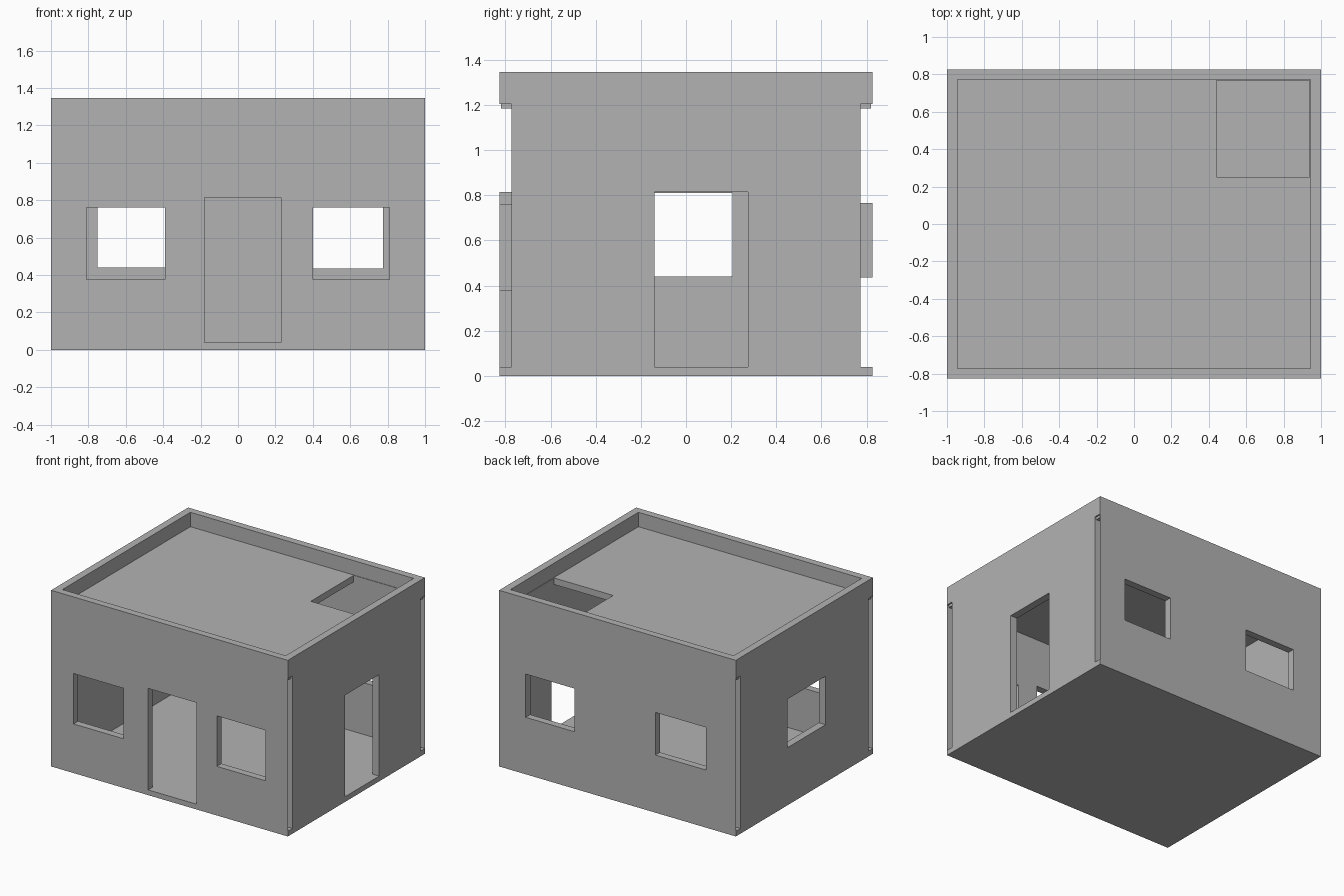
import bpy, bmesh
from mathutils import Vector

cube = bpy.data.objects.get("Cube")
if cube:
    bpy.data.objects.remove(cube, do_unlink=True)

X, Y, TOP = 1.0, 0.827, 1.345       # outer half sizes and parapet top
IX, IY = 0.943, 0.772               # inner half sizes
FLOOR, LINTEL = 0.04, 1.205         # hollow wall core between these heights
SLAB = (1.185, 1.235)

grey = bpy.data.materials.new("plain grey")
grey.use_nodes = True
colour = (0.45, 0.45, 0.45, 1)
grey.diffuse_color = colour
grey.node_tree.nodes["Principled BSDF"].inputs["Base Color"].default_value = colour


def point(axis, p, u, v):
    """Place (u, v) on the plane where the given axis equals p."""
    co = [u, v]
    co.insert(axis, p)
    return Vector(co)


def quad(bm, corners, facing):
    face = bm.faces.new([bm.verts.new(c) for c in corners])
    face.normal_update()
    if face.normal.dot(facing) < 0:
        face.normal_flip()


def skin(bm, axis, p, us, vs, sign, holes=()):
    """Flat sheet with rectangular holes (u0, u1, v0, v1)."""
    facing = point(axis, sign, 0, 0)
    cu = sorted({*us, *(x for h in holes for x in h[:2])})
    cv = sorted({*vs, *(x for h in holes for x in h[2:])})
    for a, b in zip(cu, cu[1:]):
        for c, d in zip(cv, cv[1:]):
            mu, mv = (a + b) / 2, (c + d) / 2
            if any(h[0] < mu < h[1] and h[2] < mv < h[3] for h in holes):
                continue
            quad(bm, [point(axis, p, *uv) for uv in ((a, c), (b, c), (b, d), (a, d))], facing)


def band(bm, axis, p0, p1, rect, sign):
    """Four strips joining two planes around a rectangle; sign -1 faces inward."""
    u0, u1, v0, v1 = rect
    ring = [(u0, v0), (u1, v0), (u1, v1), (u0, v1)]
    centre = point(axis, (p0 + p1) / 2, (u0 + u1) / 2, (v0 + v1) / 2)
    for a, b in zip(ring, ring[1:] + ring[:1]):
        if a[1] == b[1] == FLOOR:
            continue                 # door sills are the floor itself
        c = [point(axis, p0, *a), point(axis, p0, *b), point(axis, p1, *b), point(axis, p1, *a)]
        quad(bm, c, (sum(c, Vector()) / 4 - centre) * sign)


def finish(name, bm):
    bmesh.ops.remove_doubles(bm, verts=bm.verts, dist=0.0001)
    bmesh.ops.dissolve_limit(bm, angle_limit=0.01, verts=bm.verts, edges=bm.edges)
    mesh = bpy.data.meshes.new(name)
    bm.to_mesh(mesh)
    bm.free()
    mesh.materials.append(grey)
    bpy.context.collection.objects.link(bpy.data.objects.new(name, mesh))


def wall(name, axis, sign, openings):
    """Outer and inner skins with reveals; front and back cores are open at the ends."""
    bm = bmesh.new()
    outer, inner = ((X, IX), (Y, IY))[axis]
    half, inner_half = ((Y, IY), (X, X))[axis]
    slots = []
    if axis == 0:
        slots = [(-Y, -IY, FLOOR, LINTEL), (IY, Y, FLOOR, LINTEL)]
    skin(bm, axis, sign * outer, (-half, half), (0, TOP), sign, openings + slots)
    skin(bm, axis, sign * inner, (-inner_half, inner_half), (FLOOR, TOP), -sign, openings)
    for rect in openings:
        band(bm, axis, sign * outer, sign * inner, rect, -1)
    if axis == 1:                    # closed top of the hollow core
        skin(bm, 2, LINTEL, (-X, X), sorted((sign * IY, sign * Y)), -1)
    finish(name, bm)


# Walls with doors and windows
wall("front_wall", 1, -1, [(-0.81, -0.39, 0.375, 0.76), (-0.18, 0.23, FLOOR, 0.815),
                           (0.40, 0.81, 0.375, 0.76)])
wall("back_wall", 1, 1, [(-0.75, -0.32, 0.44, 0.765), (0.365, 0.775, 0.435, 0.765)])
wall("left_wall", 0, 1, [(-0.14, 0.275, FLOOR, 0.815)])
wall("right_wall", 0, -1, [(-0.255, 0.205, 0.44, 0.81)])

# Parapet top rim
bm = bmesh.new()
skin(bm, 2, TOP, (-X, X), (-Y, Y), 1, [(-IX, IX, -IY, IY)])
finish("parapet_rim", bm)

# Floor top and underside
bm = bmesh.new()
skin(bm, 2, 0, (-X, X), (-Y, Y), -1)
skin(bm, 2, FLOOR, (-X, X), (-Y, Y), 1)
finish("floor", bm)

# Roof slab with stair hatch
bm = bmesh.new()
hatch = (0.44, 0.938, 0.25, 0.768)
edge = (-0.99, 0.99, -0.82, 0.82)
for z, sign in zip(SLAB, (-1, 1)):
    skin(bm, 2, z, edge[:2], edge[2:], sign, [hatch])
band(bm, 2, *SLAB, hatch, -1)
band(bm, 2, *SLAB, edge, 1)
finish("roof_slab", bm)
